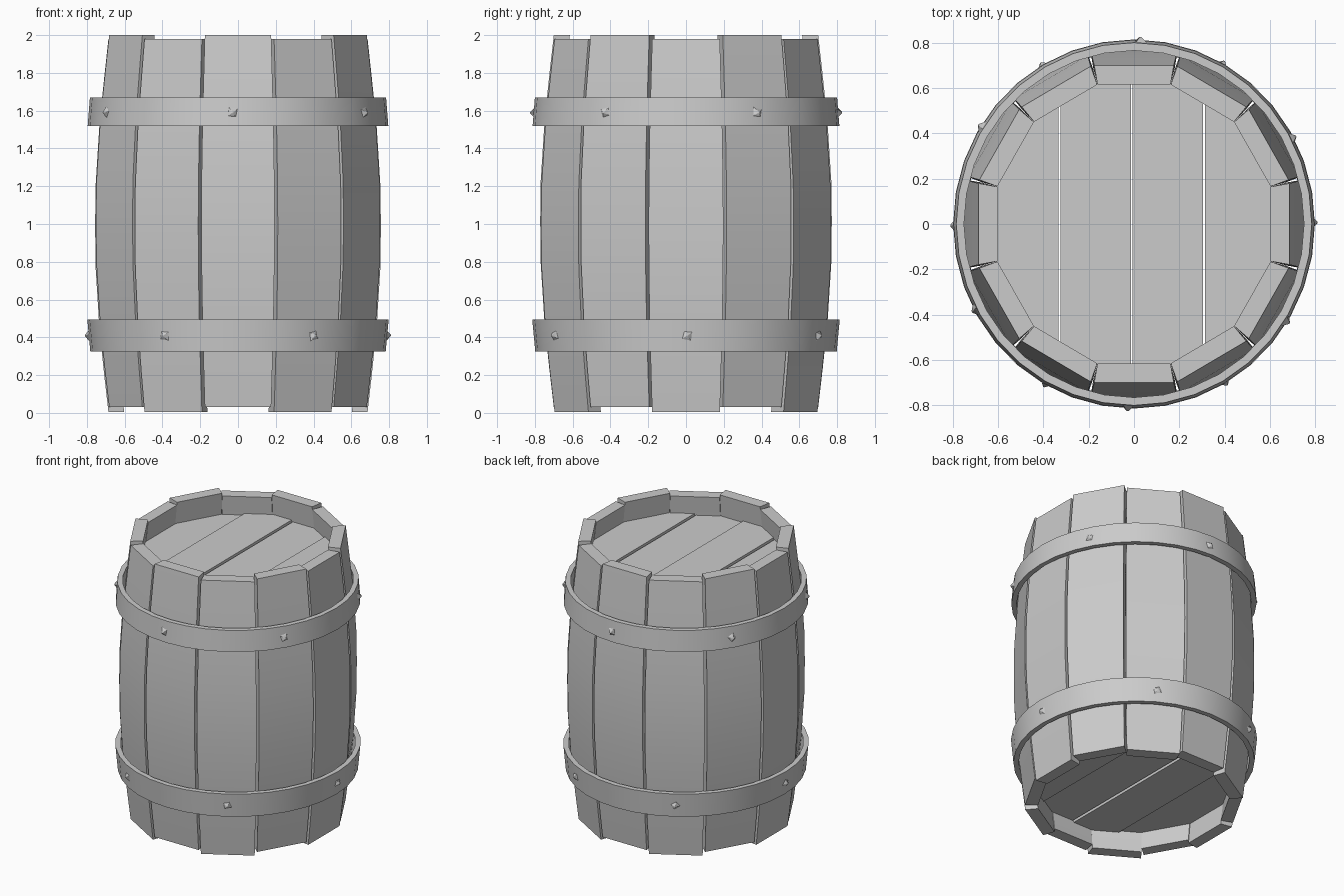
import bpy, bmesh, math
from mathutils import Matrix, Vector

if "Cube" in bpy.data.objects:
    bpy.data.objects.remove(bpy.data.objects["Cube"])

SX = 0.98          # barrel is very slightly narrower in x
N = 12             # staves
PROFILE = [(0, 0.70), (0.2, 0.723), (0.45, 0.749), (0.77, 0.769), (1.0, 0.772),
           (1.22, 0.769), (1.55, 0.748), (1.8, 0.722), (2.0, 0.70)]


def finish(bm, name, angle=30):
    bmesh.ops.recalc_face_normals(bm, faces=bm.faces)
    bmesh.ops.scale(bm, vec=(SX, 1, 1), verts=bm.verts)
    me = bpy.data.meshes.new(name)
    bm.to_mesh(me)
    bm.free()
    ob = bpy.data.objects.new(name, me)
    bpy.context.collection.objects.link(ob)
    bpy.ops.object.select_all(action='DESELECT')
    ob.select_set(True)
    bpy.context.view_layer.objects.active = ob
    bpy.ops.object.shade_smooth_by_angle(angle=math.radians(angle))
    return ob


def loft(bm, rings):
    """Skin equal-length closed rings and cap both ends."""
    rings = [[bm.verts.new(p) for p in r] for r in rings]
    for a, b in zip(rings, rings[1:]):
        for i in range(len(a)):
            j = (i + 1) % len(a)
            bm.faces.new((a[i], a[j], b[j], b[i]))
    bm.faces.new(rings[0])
    bm.faces.new(rings[-1])


# Staves: curved planks, alternately shifted up and down
def stave(i):
    bm = bmesh.new()
    z0, z1 = (0.03, 2.0) if i % 2 else (0.005, 1.98)
    rot = Matrix.Rotation(math.radians(i * 360 / N), 3, 'Z')
    rings = []
    for z, r in PROFILE:
        zz = z0 + (z1 - z0) * z / 2
        wo = r * math.tan(math.pi / N) * 0.955
        wi = (r - 0.085) * math.tan(math.pi / N) * 0.995
        rings.append([rot @ Vector(p) for p in
                      ((r, -wo, zz), (r, wo, zz), (r - 0.085, wi, zz), (r - 0.085, -wi, zz))])
    loft(bm, rings)
    finish(bm, f"stave_{i + 1}")


# Lids: four planks cut to a round outline
def lid(name, z, sign):
    edges = [-0.665, -0.335, -0.01, 0.315, 0.665]
    for k in range(4):
        bm = bmesh.new()
        a, b = edges[k] + 0.004, edges[k + 1] - 0.004
        xs = [a + (b - a) * t / 5 for t in range(6)]
        half = [math.sqrt(max(0.67 ** 2 - x * x, 0.0004)) for x in xs]
        outline = [(x, -h) for x, h in zip(xs, half)]
        outline += [(x, h) for x, h in zip(xs[::-1], half[::-1])]
        top = z + sign * (0.012 if k % 2 else 0)
        loft(bm, [[(x, y, zz) for x, y in outline] for zz in (top, z - sign * 0.05)])
        finish(bm, f"{name}_plank_{k + 1}")


# Hoops: thin sloping rings
def hoop(name, z0, r0, z1, r1, t=0.035, seg=36):
    bm = bmesh.new()
    section = [(r0, z0), (r1, z1), (r1 - t, z1), (r0 - t, z0)]
    rings = [[bm.verts.new((r * math.cos(a), r * math.sin(a), z)) for r, z in section]
             for a in (2 * math.pi * i / seg for i in range(seg))]
    for i in range(seg):
        p, q = rings[i], rings[(i + 1) % seg]
        for j in range(4):
            k = (j + 1) % 4
            bm.faces.new((p[j], q[j], q[k], p[k]))
    finish(bm, name)


# Studs: small pointed pyramids around each hoop
def studs(name, z, start):
    for i in range(6):
        bm = bmesh.new()
        m = (Matrix.Rotation(math.radians(start + 60 * i), 4, 'Z')
             @ Matrix.Translation((0.806, 0, z))
             @ Matrix.Rotation(math.pi / 2, 4, 'Y')
             @ Matrix.Rotation(math.radians(35 + 23 * i), 4, 'Z'))
        bmesh.ops.create_cone(bm, cap_ends=True, segments=4, radius1=0.053,
                              radius2=0.004, depth=0.04, matrix=m)
        finish(bm, f"{name}_{i + 1}", 60)


for i in range(N):
    stave(i)
lid("top_lid", 1.84, 1)
lid("bottom_lid", 0.16, -1)
hoop("upper_hoop", 1.52, 0.812, 1.67, 0.80)
hoop("lower_hoop", 0.325, 0.798, 0.495, 0.814)
studs("upper_stud", 1.59, 28)
studs("lower_stud", 0.41, 0.5)
